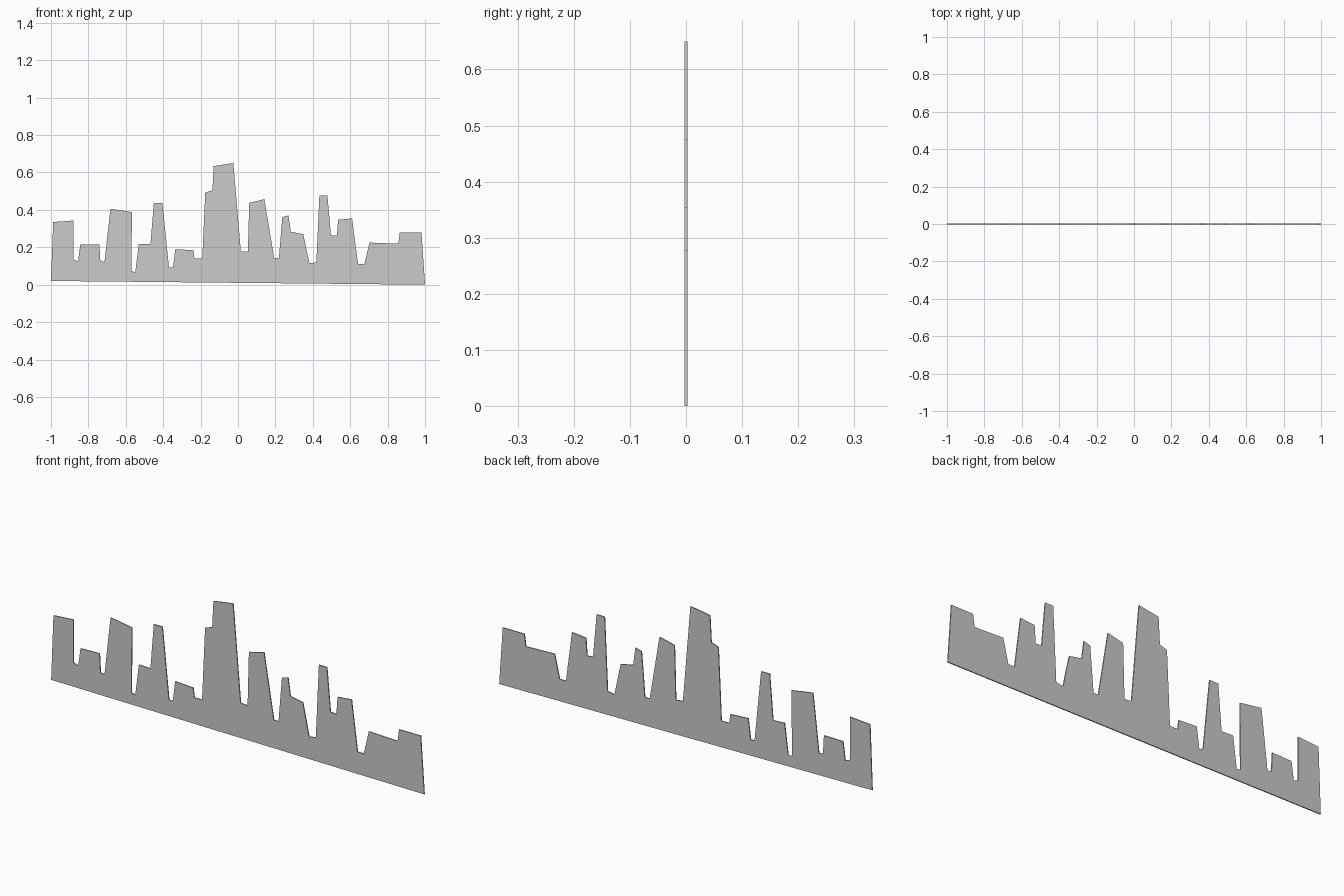
import bpy
import bmesh

THICKNESS = 0.005

# Skyline outline (x, z), left to right, one row per building
left_blocks = [
    (-1.0, 0.02), (-0.988, 0.335), (-0.88, 0.343), (-0.88, 0.134),
    (-0.855, 0.126), (-0.843, 0.214), (-0.741, 0.216), (-0.736, 0.125),
    (-0.714, 0.122), (-0.682, 0.406), (-0.567, 0.388), (-0.57, 0.072),
    (-0.549, 0.067), (-0.53, 0.219), (-0.468, 0.216), (-0.45, 0.436),
    (-0.404, 0.436), (-0.369, 0.091), (-0.348, 0.091), (-0.335, 0.19),
    (-0.239, 0.184), (-0.233, 0.139),
]
main_tower = [
    (-0.191, 0.139), (-0.175, 0.492), (-0.137, 0.505), (-0.13, 0.634),
    (-0.025, 0.65), (0.015, 0.179),
]
right_blocks = [
    (0.053, 0.176), (0.06, 0.438), (0.141, 0.457), (0.193, 0.144),
    (0.219, 0.144), (0.237, 0.361), (0.27, 0.37), (0.282, 0.283),
    (0.349, 0.27), (0.382, 0.114), (0.419, 0.12), (0.435, 0.476),
    (0.478, 0.476), (0.497, 0.265), (0.529, 0.262), (0.535, 0.347),
    (0.61, 0.354), (0.642, 0.11), (0.676, 0.11), (0.703, 0.225),
    (0.857, 0.219), (0.865, 0.278), (0.981, 0.278), (1.0, 0.0),
]
outline = left_blocks + main_tower + right_blocks

# Flat cut-out panel, extruded to a thin sheet centred on y = 0
bm = bmesh.new()
front = bm.faces.new([bm.verts.new((x, -THICKNESS / 2, z)) for x, z in outline])
result = bmesh.ops.extrude_face_region(bm, geom=[front], use_keep_orig=True)
back_verts = [g for g in result["geom"] if isinstance(g, bmesh.types.BMVert)]
bmesh.ops.translate(bm, verts=back_verts, vec=(0, THICKNESS, 0))
bmesh.ops.recalc_face_normals(bm, faces=bm.faces)
bmesh.ops.triangulate(bm, faces=[f for f in bm.faces if len(f.verts) > 4])

mesh = bpy.data.meshes.new("skyline_panel")
bm.to_mesh(mesh)
bm.free()
bpy.context.collection.objects.link(bpy.data.objects.new("skyline_panel", mesh))
